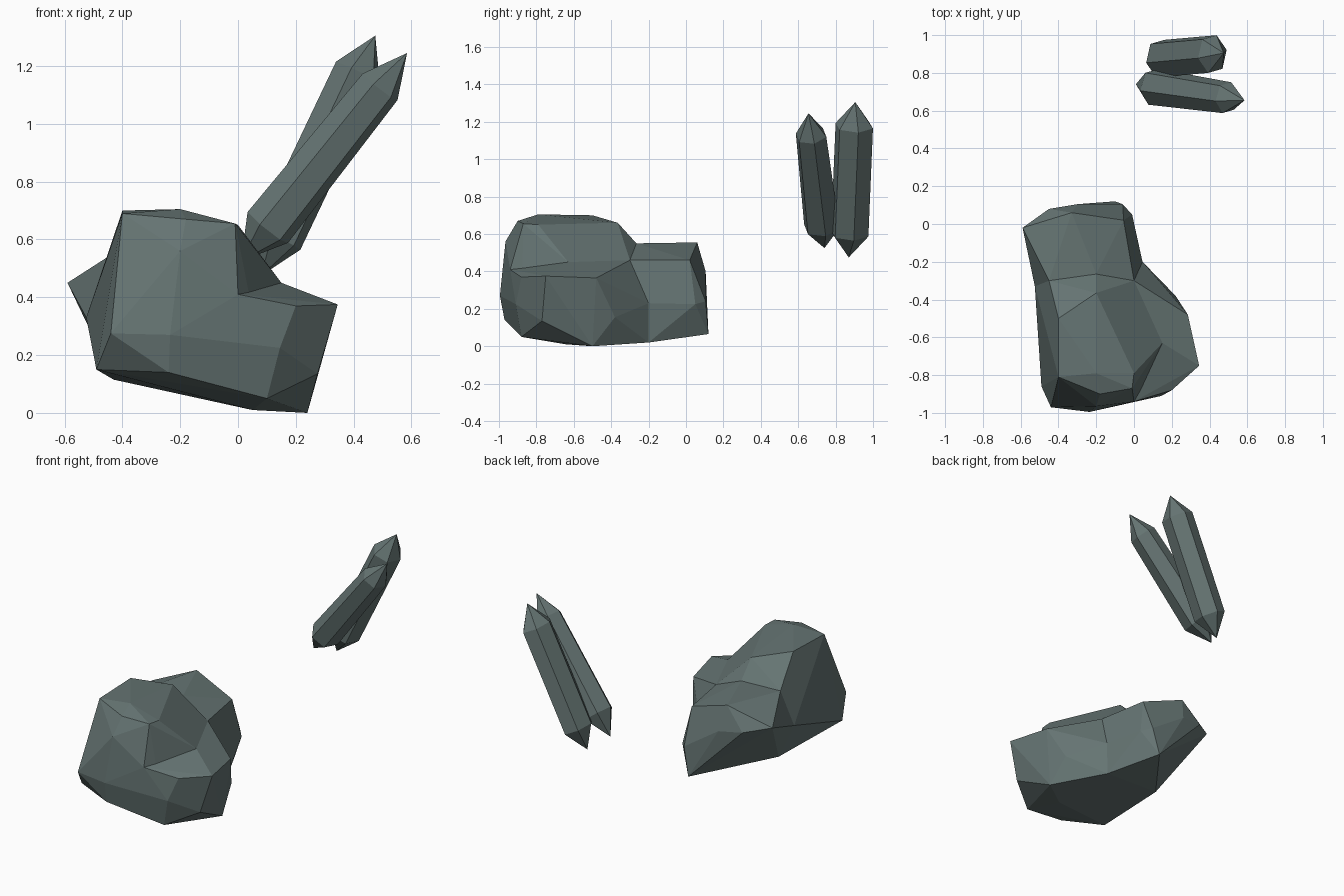
import bpy, bmesh, math
from mathutils import Vector

if "Cube" in bpy.data.objects:
    bpy.data.objects.remove(bpy.data.objects["Cube"])

slate = bpy.data.materials.new("slate green grey")
slate.diffuse_color = (0.13, 0.175, 0.17, 1)
slate.use_nodes = True
slate.node_tree.nodes["Principled BSDF"].inputs["Base Color"].default_value = slate.diffuse_color


def finish(bm, name):
    bmesh.ops.recalc_face_normals(bm, faces=bm.faces[:])
    me = bpy.data.meshes.new(name)
    bm.to_mesh(me)
    bm.free()
    me.materials.append(slate)
    ob = bpy.data.objects.new(name, me)
    bpy.context.collection.objects.link(ob)
    return ob


def chunk(name, pts):
    """Faceted stone chunk: convex hull round a few corner points."""
    bm = bmesh.new()
    for p in pts:
        bm.verts.new(p)
    res = bmesh.ops.convex_hull(bm, input=bm.verts[:])
    junk = {g for g in res["geom_interior"] + res["geom_unused"]
            if isinstance(g, bmesh.types.BMVert)}
    bmesh.ops.delete(bm, geom=list(junk), context='VERTS')
    bmesh.ops.dissolve_limit(bm, angle_limit=math.radians(4),
                             verts=bm.verts[:], edges=bm.edges[:])
    return finish(bm, name)


def crystal(name, base, tip, r_side, r_depth, cap, taper):
    """Six-sided shard with a point at both ends."""
    base, tip = Vector(base), Vector(tip)
    axis = (tip - base).normalized()
    depth = Vector((0, 1, 0))
    depth = (depth - axis * depth.dot(axis)).normalized()
    side = depth.cross(axis).normalized()
    bm = bmesh.new()
    rings = []
    for centre, s in ((base + axis * cap, 1.0), (tip - axis * cap, taper)):
        ring = []
        for i in range(6):
            a = math.radians(60 * i + 12)
            ring.append(bm.verts.new(centre + side * (r_side * s * math.cos(a))
                                     + depth * (r_depth * s * math.sin(a))))
        rings.append(ring)
    lo, hi = bm.verts.new(base), bm.verts.new(tip)
    for i in range(6):
        j = (i + 1) % 6
        bm.faces.new((rings[0][i], rings[0][j], rings[1][j], rings[1][i]))
        bm.faces.new((rings[0][j], rings[0][i], lo))
        bm.faces.new((rings[1][i], rings[1][j], hi))
    return finish(bm, name)


# corners shared between neighbouring chunks
P, Q = (-.44, -.97, .275), (-.235, -.995, .27)
R, F, U = (-.525, -.33, .33), (0, -.94, .41), (.15, -.63, .45)
T, W, X = (-.45, -.3, .54), (-.2, -.265, .55), (0, -.3, .46)
N, Y, Z = (-.43, -.31, .115), (.045, -.2, .23), (.04, -.2, .02)

# upper dome of the boulder
dome = chunk("boulder", [
    (-.4, -.5, .7), (-.4, -.81, .69), (-.2, -.79, .705), (-.2, -.365, .66),
    (-.18, -.9, .67), (-.01, -.87, .655), (0, -.79, .65), (-.2, -.965, .56),
    P, Q, R, F, U, T, W, X, (-.49, -.86, .15), (.1, -.88, .1), N, Z])

# lower mass with the ledge on the right
ledge = chunk("boulder_ledge", [
    (.2, -.88, .37), (.345, -.75, .375), (.145, -.91, .225), (.275, -.77, .135),
    (.24, -.5, 0), (.1, -.88, .05), (.05, -.64, .01), (-.24, -.97, .14),
    (-.49, -.86, .15), (.285, -.48, .365), (.22, -.38, .155),
    P, Q, R, F, U, X, N, Y, Z])

# low lobe at the back
lobe = chunk("boulder_back_lobe", [
    T, W, X, R, N, Y, Z, (-.33, .06, .555), (-.055, .02, .46), (-.01, .05, .225),
    (-.1, .12, .065), (-.06, .105, .24), (-.16, .105, .2), (-.3, .105, .4),
    (-.45, .08, .42), (-.59, -.02, .45), (-.25, -.6, .3)])

# join the chunks into one clean surface
for other in (ledge, lobe):
    mod = dome.modifiers.new("join", 'BOOLEAN')
    mod.operation = 'UNION'
    mod.solver = 'EXACT'
    mod.object = other
bpy.context.view_layer.update()
dg = bpy.context.evaluated_depsgraph_get()
joined = bpy.data.meshes.new_from_object(dome.evaluated_get(dg))
dome.modifiers.clear()
dome.data = joined
for other in (ledge, lobe):
    bpy.data.objects.remove(other)

# the pair of crystal shards
crystal("front_crystal", (.01, .74, .525), (.585, .655, 1.245), .09, .1, .15, .86)
crystal("back_crystal", (.08, .87, .475), (.475, .905, 1.305), .086, .105, .14, 1.0)
